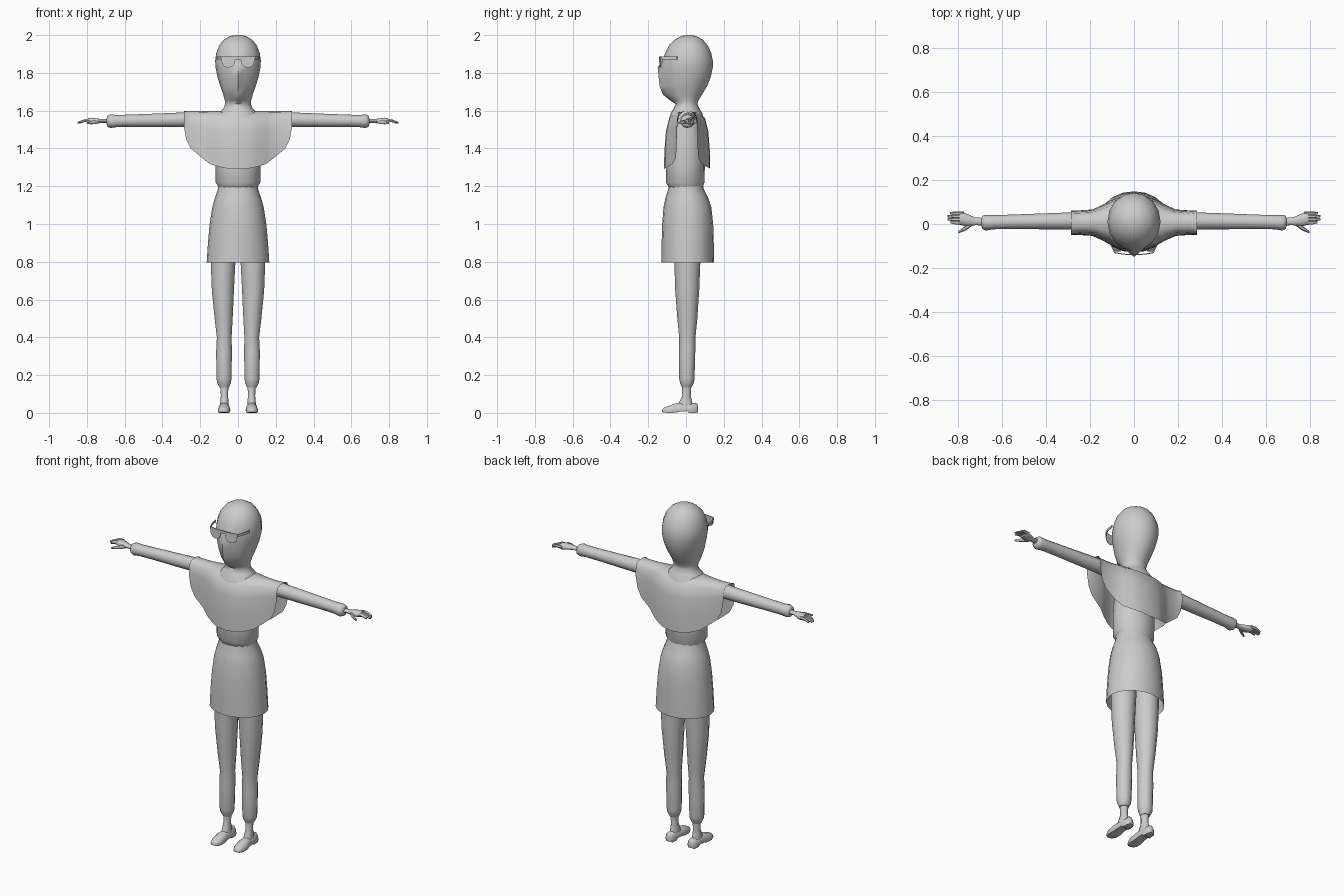
import bpy, bmesh, math
from mathutils import Vector

grey = bpy.data.materials.new("plain grey")
grey.diffuse_color = (0.6, 0.6, 0.6, 1)


def finish(name, bm, angle=55):
    bmesh.ops.recalc_face_normals(bm, faces=bm.faces)
    me = bpy.data.meshes.new(name)
    bm.to_mesh(me)
    bm.free()
    me.materials.append(grey)
    ob = bpy.data.objects.new(name, me)
    bpy.context.collection.objects.link(ob)
    bpy.ops.object.select_all(action='DESELECT')
    ob.select_set(True)
    bpy.context.view_layer.objects.active = ob
    bpy.ops.object.shade_smooth_by_angle(angle=math.radians(angle))
    return ob


def skin(bm, rings, caps=True):
    """Bridge closed rings of points, with optional end caps."""
    vs = [[bm.verts.new(p) for p in r] for r in rings]
    n = len(vs[0])
    for a, b in zip(vs, vs[1:]):
        for i in range(n):
            bm.faces.new((a[i], a[(i + 1) % n], b[(i + 1) % n], b[i]))
    if caps:
        bm.faces.new(vs[0])
        bm.faces.new(vs[-1])


def upright(rows, n=16):
    """Rows of z, centre x, half width, front y, back y, front ridge."""
    out = []
    for z, cx, rx, y0, y1, ridge in rows:
        ring = []
        for i in range(n):
            a = 2 * math.pi * i / n
            y = (y0 + y1) / 2 - math.cos(a) * (y1 - y0) / 2
            ring.append((cx + rx * math.sin(a), y - (ridge if i == 0 else 0), z))
        out.append(ring)
    return out


def tube(bm, path, n=8, flat=1.0):
    """Tube through (x, y, z, radius) points, lying mostly along x."""
    rings = []
    for x, y, z, r in path:
        rings.append([(x, y + r * math.cos(2 * math.pi * i / n),
                       z + flat * r * math.sin(2 * math.pi * i / n)) for i in range(n)])
    skin(bm, rings)


# Head with a face ridge, running down into a flared neck
bm = bmesh.new()
skin(bm, upright([
    (1.555, 0, .125, -.09, .095, 0), (1.59, 0, .10, -.08, .085, 0),
    (1.61, 0, .078, -.066, .072, 0), (1.635, 0, .068, -.055, .06, 0),
    (1.655, 0, .070, -.07, .066, .015), (1.685, 0, .078, -.10, .085, .022),
    (1.73, 0, .094, -.115, .112, .025), (1.78, 0, .109, -.12, .132, .025),
    (1.83, 0, .119, -.122, .142, .028), (1.865, 0, .121, -.12, .142, .006),
    (1.905, 0, .115, -.11, .134, 0), (1.945, 0, .100, -.09, .115, 0),
    (1.975, 0, .076, -.06, .09, 0), (1.995, 0, .042, -.025, .055, 0),
    (2.0, 0, .015, 0, .03, 0)]))
finish("head_and_neck", bm, 60)

# Torso, mostly under the cape
bm = bmesh.new()
skin(bm, upright([
    (1.18, 0, .10, -.085, .085, 0), (1.20, 0, .106, -.095, .09, 0),
    (1.22, 0, .118, -.106, .098, 0), (1.32, 0, .12, -.106, .10, 0),
    (1.45, 0, .115, -.10, .10, 0), (1.57, 0, .09, -.075, .08, 0)]))
finish("torso", bm)

# Skirt, open at the hem
bm = bmesh.new()
skin(bm, upright([
    (1.205, 0, .104, -.092, .09, 0), (1.185, 0, .106, -.094, .094, 0),
    (1.14, 0, .122, -.108, .117, 0), (1.09, 0, .136, -.119, .134, 0),
    (1.0, 0, .15, -.126, .144, 0), (.9, 0, .159, -.129, .147, 0),
    (.795, 0, .166, -.13, .149, 0)], 20), caps=False)
finish("skirt", bm)

# Cape: bell shaped sheet with a wide opening for each arm
half = [(0, .122, 1.29), (.06, .118, 1.295), (.10, .104, 1.302), (.15, .078, 1.318),
        (.19, .06, 1.35), (.25, .056, 1.40), (.275, .055, 1.45), (.287, .055, 1.52)]
columns = [(-x, d, b) for x, d, b in half[:0:-1]] + half
side = [(1, 0), (.99, .3), (.92, .65), (.78, .88), (.42, .98)]
section = [(-d, f) for d, f in side] + [(0, 1)] + side[::-1]
bm = bmesh.new()
grid = [[bm.verts.new((x, d * k + .006, b + (1.597 - b) * f)) for k, f in section]
        for x, d, b in columns]
for a, b in zip(grid, grid[1:]):
    for i in range(len(section) - 1):
        bm.faces.new((a[i], b[i], b[i + 1], a[i + 1]))
finish("cape", bm)

for s, label in ((1, "left"), (-1, "right")):
    # Sleeve with a gathered cuff
    bm = bmesh.new()
    tube(bm, [(s * x, y, z, r) for x, y, z, r in (
        (.10, .01, 1.55, .040), (.28, .014, 1.552, .039), (.42, .012, 1.549, .036),
        (.55, .010, 1.547, .033), (.64, .008, 1.545, .032), (.675, .006, 1.544, .036),
        (.69, .008, 1.544, .030), (.695, .010, 1.544, .018))], 12)
    finish(label + "_sleeve", bm)

    # Hand: wrist and palm, four fingers, thumb
    bm = bmesh.new()
    tube(bm, [(s * x, y, 1.545, r) for x, y, r in (
        (.68, .01, .018), (.72, .012, .017), (.745, .015, .024),
        (.775, .022, .031), (.795, .026, .026))], 10, .6)
    for k, tip in enumerate((.835, .85, .848, .838)):
        y = .005 + .014 * k
        tube(bm, [(s * .775, y, 1.547, .009), (s * .81, y + .001, 1.548, .009),
                  (s * tip, y + .003, 1.536, .005)], 6)
    tube(bm, [(s * .735, .005, 1.543, .012), (s * .765, -.018, 1.539, .011),
              (s * .80, -.038, 1.534, .005)], 6)
    finish(label + "_hand", bm)

    # Trouser leg ending in a cuff
    bm = bmesh.new()
    skin(bm, upright([(z, s * x, r, y0, y1, 0) for z, x, r, y0, y1 in (
        (1.0, .075, .070, -.07, .085), (.8, .079, .067, -.062, .076),
        (.65, .080, .060, -.057, .07), (.5, .076, .049, -.046, .06),
        (.40, .073, .040, -.036, .05), (.32, .074, .043, -.037, .049),
        (.18, .074, .040, -.036, .045), (.16, .074, .038, -.032, .042),
        (.135, .073, .026, -.022, .030))], 14))
    finish(label + "_trouser_leg", bm)

    # Bare ankle
    bm = bmesh.new()
    skin(bm, upright([(z, s * .072, r, y0, y1, 0) for z, r, y0, y1 in (
        (.15, .023, -.02, .028), (.09, .020, -.02, .025), (.06, .023, -.035, .032),
        (.03, .025, -.045, .04))], 10))
    finish(label + "_ankle", bm)

    # Shoe lofted from heel to toe, with a raised arch
    bm = bmesh.new()
    rings = []
    for y, w, low, top in ((.064, .012, .006, .04), (.054, .024, 0, .054),
                           (.015, .028, 0, .05), (.008, .028, .009, .05),
                           (-.03, .029, .007, .054), (-.055, .033, .001, .05),
                           (-.095, .033, 0, .036), (-.118, .022, .002, .026),
                           (-.126, .009, .005, .017)):
        ring = []
        for u, v in ((-.85, 0), (.85, 0), (1, .3), (.8, .75), (.35, 1),
                     (-.35, 1), (-.8, .75), (-1, .3)):
            cx = .072 - .04 * min(y, 0) * .5
            ring.append((s * (cx + w * u), y, low + (top - low) * v))
        rings.append(ring)
    skin(bm, rings)
    finish(label + "_shoe", bm)

    # Spectacle lens: thin half-round plate angled back at the temple
    bm = bmesh.new()
    outline = [(.012, 1.875), (.088, 1.875), (.085, 1.85), (.074, 1.834),
               (.055, 1.828), (.034, 1.831), (.02, 1.845)]
    skin(bm, [[(s * x, -.142 + .2 * x * x * 10 * .6 + o, z) for x, z in outline]
              for o in (0, .003)])
    finish(label + "_lens", bm, 30)

    # Brow bar and temple of the spectacles
    bm = bmesh.new()
    rings = []
    for x, y in ((0, -.142), (.05, -.139), (.09, -.132), (.108, -.09), (.114, -.05)):
        rings.append([(s * x, y, 1.872), (s * x, y, 1.887),
                      (s * (x - .002), y + .004, 1.887), (s * (x - .002), y + .004, 1.872)])
    skin(bm, rings)
    finish(label + "_spectacle_frame", bm, 30)
